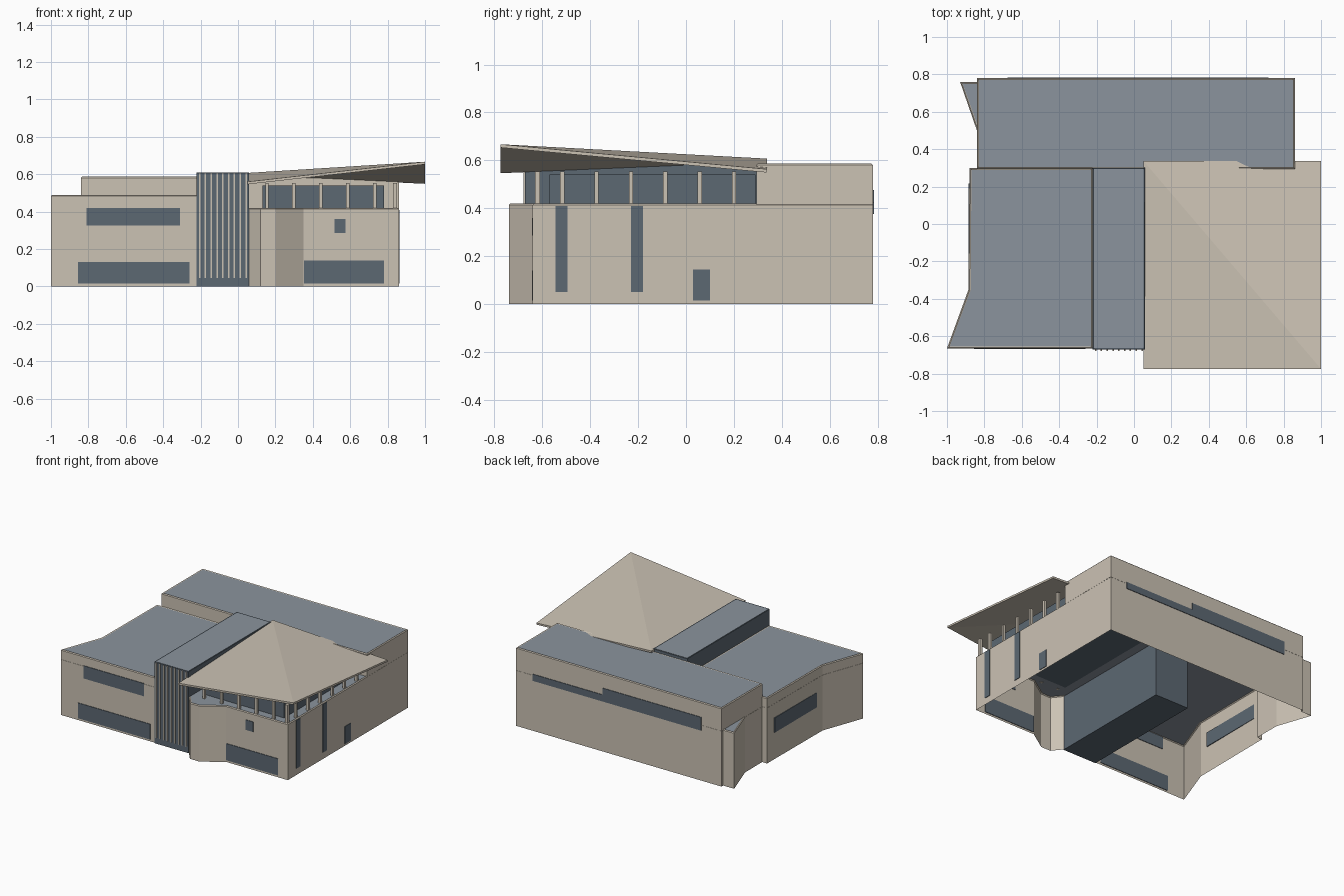
import bpy
import bmesh

cube = bpy.data.objects.get("Cube")
if cube:
    bpy.data.objects.remove(cube, do_unlink=True)


def material(name, rgb):
    m = bpy.data.materials.new(name)
    m.use_nodes = True
    m.diffuse_color = (*rgb, 1)
    m.node_tree.nodes["Principled BSDF"].inputs["Base Color"].default_value = (*rgb, 1)
    return m


WALL = material("beige wall", (0.60, 0.54, 0.455))
ROOF = material("grey roof", (0.26, 0.296, 0.337))
GLASS = material("blue grey glass", (0.107, 0.138, 0.17))


def finish(name, bm, mats):
    mesh = bpy.data.meshes.new(name)
    bm.to_mesh(mesh)
    bm.free()
    for m in mats:
        mesh.materials.append(m)
    obj = bpy.data.objects.new(name, mesh)
    bpy.context.collection.objects.link(obj)
    return obj


def block(name, outline, z0, z1, side, bottom=False, chamfer=0.006):
    """Upright block with chamfered top edges and a roof set inside a thin rim."""
    bm = bmesh.new()
    low = bm.faces.new([bm.verts.new((x, y, z0)) for x, y in outline])
    made = bmesh.ops.extrude_face_region(bm, geom=[low], use_keep_orig=True)["geom"]
    top_verts = [g for g in made if isinstance(g, bmesh.types.BMVert)]
    for v in top_verts:
        v.co.z = z1
    bmesh.ops.recalc_face_normals(bm, faces=bm.faces)
    if not bottom:
        bmesh.ops.delete(bm, geom=[low], context='FACES_ONLY')
    edges = [e for e in bm.edges if all(v.co.z > z1 - 1e-4 for v in e.verts)]
    bmesh.ops.bevel(bm, geom=edges, offset=chamfer, segments=1, affect='EDGES')
    bm.normal_update()
    top = max((f for f in bm.faces if f.normal.z > 0.9), key=lambda f: f.calc_area())
    bmesh.ops.inset_individual(bm, faces=[top], thickness=0.007, depth=-0.003)
    top.material_index = 1
    return finish(name, bm, [side, ROOF])


def box(name, x, y, z, mat):
    bm = bmesh.new()
    bmesh.ops.create_cube(bm, size=1)
    for v in bm.verts:
        v.co = [lo + (c + 0.5) * (hi - lo) for c, (lo, hi) in zip(v.co, (x, y, z))]
    return finish(name, bm, [mat])


def rect(x0, x1, y0, y1):
    return [(x0, y0), (x1, y0), (x1, y1), (x0, y1)]


# Hollow ground storey, open below, with flared left corners and an entrance bay
left_front = [(-0.88, 0.30), (-0.885, -0.35), (-1.0, -0.665)]
block("ground_storey", left_front[2:] + [
    (0.06, -0.665), (0.12, -0.74), (0.20, -0.74), (0.35, -0.64),
    (0.86, -0.64), (0.86, 0.78), (-0.84, 0.78), (-0.84, 0.76),
    (-0.93, 0.76), (-0.84, 0.50), (-0.84, 0.30)] + left_front[:2], 0, 0.42, WALL)

# Upper masses
block("left_wing_parapet", left_front[2:] + [(-0.22, -0.665), (-0.22, 0.30)]
      + left_front[:2], 0.415, 0.49, WALL)
block("rear_upper_storey", rect(-0.84, 0.86, 0.295, 0.78), 0.415, 0.587, WALL)
block("glass_tower", rect(-0.222, 0.06, -0.672, 0.302), 0, 0.61, GLASS,
      bottom=True, chamfer=0.003)

# Upright ribs on the tower front
for i in range(9):
    x = -0.205 + i * 0.031
    box(f"tower_rib_{i + 1}", (x - 0.004, x + 0.004), (-0.678, -0.668), (0.045, 0.605), WALL)

# Clerestory on the right wing with its columns
box("clerestory_glass", (0.13, 0.78), (-0.57, 0.29), (0.415, 0.54), GLASS)


def column(name, x, y, half=0.009):
    box(name, (x - half, x + half), (y - half, y + half), (0.415, 0.553), WALL)


for i in range(5):
    column(f"front_column_{i + 1}", 0.155 + i * 0.144, -0.62)
column("corner_column", 0.84, -0.62, 0.011)
for i in range(6):
    column(f"side_column_{i + 1}", 0.84, -0.517 + i * 0.1435)

# Folded canopy roof, creased along its diagonal
bm = bmesh.new()
a, b, c, d = [bm.verts.new(p) for p in (
    (0.05, -0.775, 0.56), (1.0, -0.775, 0.667), (1.0, 0.338, 0.563), (0.05, 0.338, 0.607))]
bm.faces.new((a, b, d))
bm.faces.new((b, c, d))
canopy = finish("canopy_roof", bm, [WALL])
thick = canopy.modifiers.new("thickness", 'SOLIDIFY')
thick.thickness = 0.014
thick.offset = -1

# Window panes: front and back walls lie along x, side walls along y
T = 0.004
for name, x0, x1, y, z0, z1 in (
        ("left_upper_window", -0.81, -0.31, -0.665, 0.325, 0.42),
        ("left_lower_window", -0.855, -0.26, -0.665, 0.015, 0.13),
        ("right_lower_window", 0.352, 0.78, -0.64, 0.015, 0.14),
        ("right_small_window", 0.515, 0.575, -0.64, 0.285, 0.36),
        ("rear_low_window", 0.14, 0.72, 0.78, 0.375, 0.425),
        ("rear_tall_window", -0.675, 0.14, 0.78, 0.375, 0.475)):
    box(name, (x0, x1), (y - T, y + T), (z0, z1), GLASS)
for name, x, y0, y1, z0, z1 in (
        ("side_slot_window_1", 0.86, -0.545, -0.495, 0.05, 0.41),
        ("side_slot_window_2", 0.86, -0.23, -0.18, 0.05, 0.41),
        ("side_low_window", 0.86, 0.03, 0.10, 0.015, 0.145),
        ("left_side_window", -0.882, -0.28, 0.217, 0.20, 0.31)):
    box(name, (x - T, x + T), (y0, y1), (z0, z1), GLASS)
